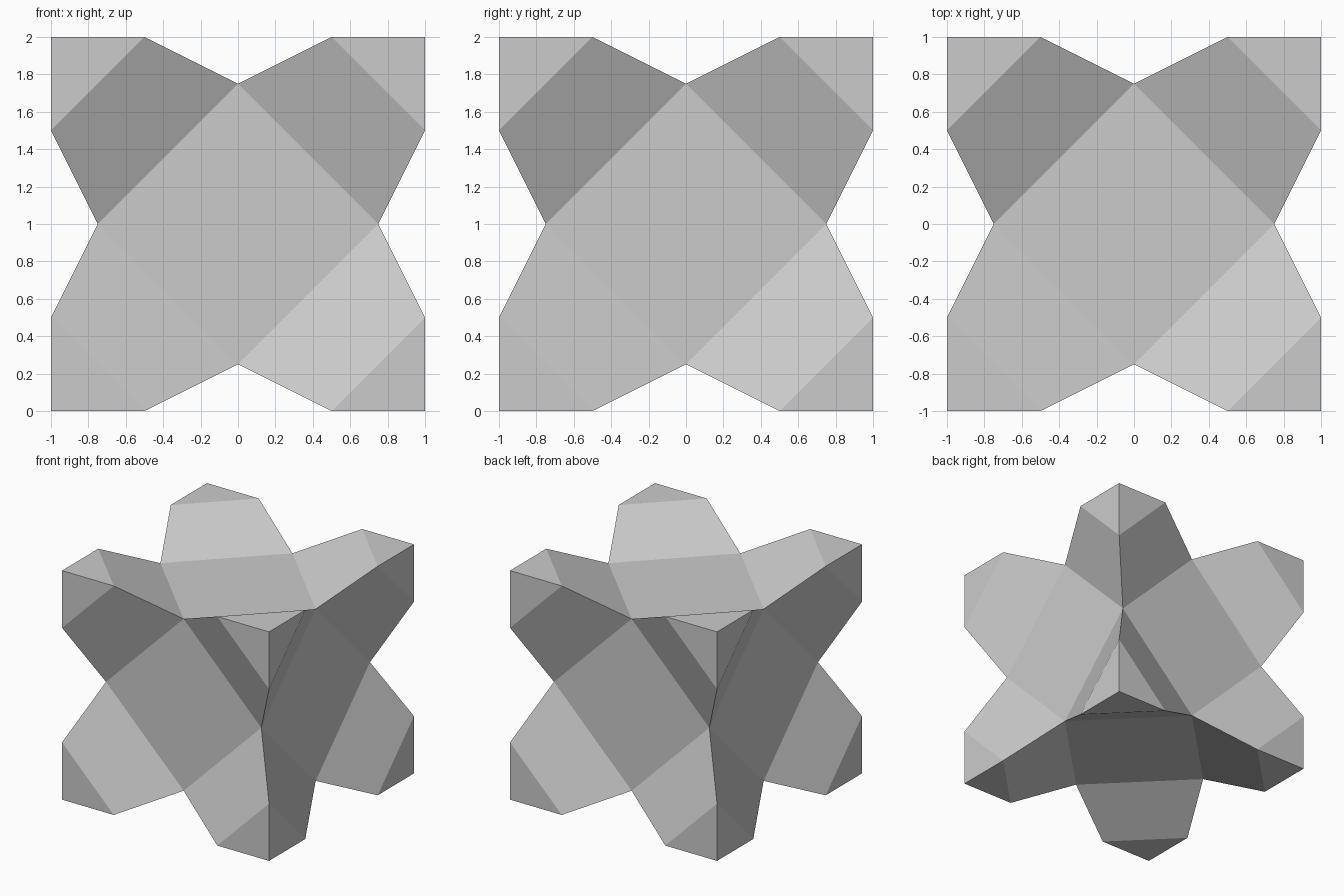
import bpy, bmesh, itertools, math
from mathutils import Vector

if "Cube" in bpy.data.objects:
    bpy.data.objects.remove(bpy.data.objects["Cube"])

C, A, M = 1.0, 0.5, 0.75   # corner reach, notch start on the edge, notch depth

bm = bmesh.new()


def face(points, signs):
    bm.faces.new([bm.verts.new([c * s for c, s in zip(p, signs)]) for p in points])


def turn(p, n):
    return tuple(p[(i - n) % 3] for i in range(3))


# Eight corner studs, each with three cap triangles, three sloping flanks
# and a quarter of the three neighbouring diamond faces
for signs in itertools.product((1, -1), repeat=3):
    for n in range(3):
        cap = [(C, C, C), (A, C, C), (C, A, C)]
        flank = [(A, C, C), (0, M, M), (M, 0, M), (C, A, C)]
        quarter = [(0, 0, M), (M, 0, M), (0, M, M)]
        for poly in (cap, flank, quarter):
            face([turn(p, n) for p in poly], signs)

# Weld the pieces and join the quarters into whole diamonds
bmesh.ops.remove_doubles(bm, verts=bm.verts[:], dist=0.0001)
bmesh.ops.recalc_face_normals(bm, faces=bm.faces[:])
bmesh.ops.dissolve_limit(bm, angle_limit=math.radians(1),
                         verts=bm.verts[:], edges=bm.edges[:])
bmesh.ops.translate(bm, verts=bm.verts[:], vec=Vector((0, 0, C)))

mesh = bpy.data.meshes.new("notched_cube_star")
bm.to_mesh(mesh)
bm.free()
bpy.context.collection.objects.link(bpy.data.objects.new("notched_cube_star", mesh))
